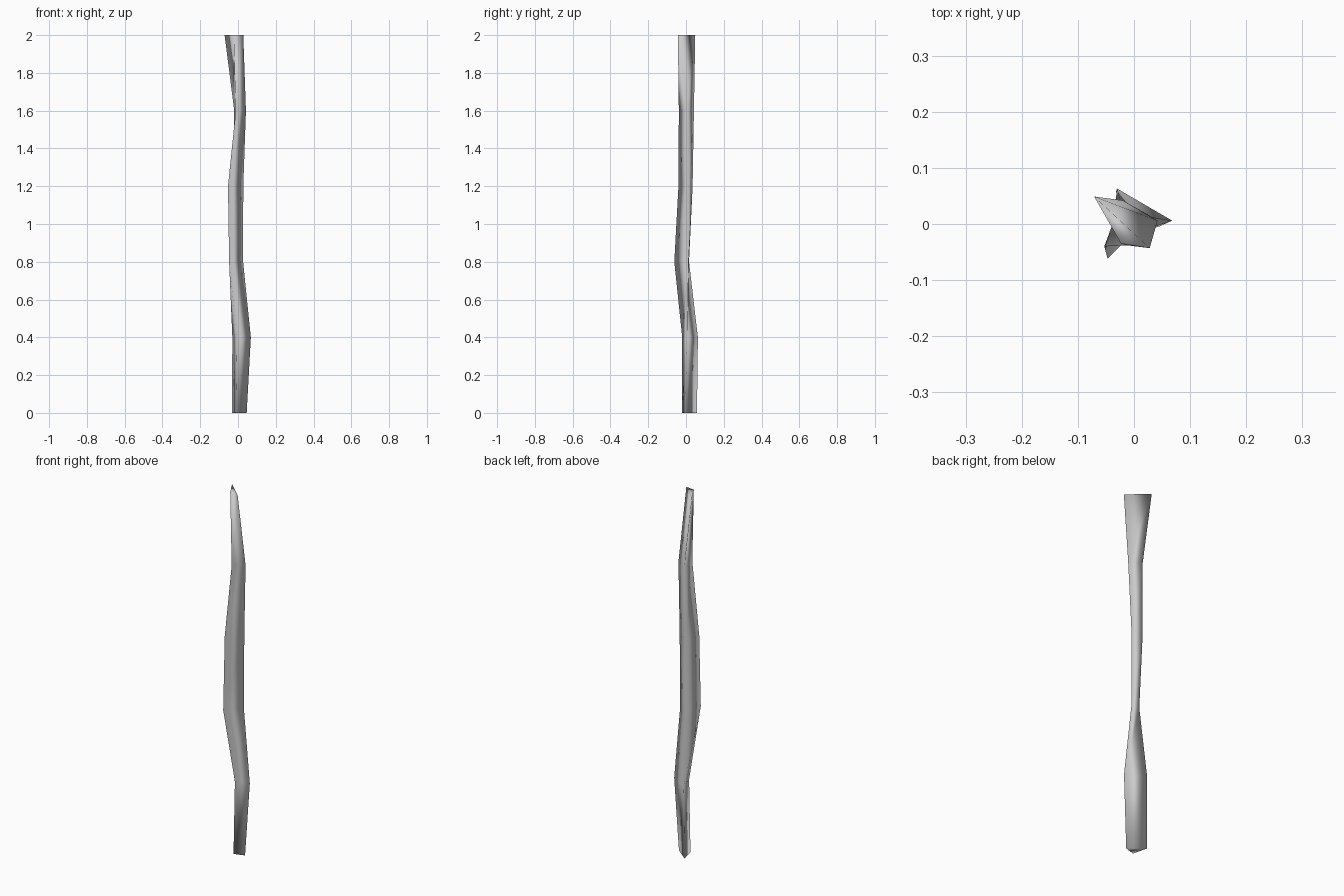
import bpy, bmesh

if "Cube" in bpy.data.objects:
    bpy.data.objects.remove(bpy.data.objects["Cube"])

# Triangular cross-sections of the crooked stick: height, then three corners
RINGS = [
    (0.0, (-0.032, 0.058), (-0.012, -0.022), (0.046, -0.004)),
    (0.4, (-0.030, 0.063), (-0.005, -0.020), (0.068, 0.006)),
    (0.8, (-0.020, 0.016), (-0.047, -0.062), (0.027, 0.013)),
    (1.2, (-0.025, 0.035), (-0.053, -0.040), (0.028, 0.015)),
    (1.6, (-0.020, 0.042), (-0.012, -0.038), (0.042, 0.006)),
    (2.0, (-0.071, 0.049), (-0.023, -0.035), (0.028, -0.043)),
]

# Loft the sections and close both ends
bm = bmesh.new()
loops = [[bm.verts.new((x, y, z)) for x, y in pts] for z, *pts in RINGS]
for low, high in zip(loops, loops[1:]):
    for i in range(3):
        j = (i + 1) % 3
        bm.faces.new((low[i], low[j], high[j], high[i]))
bm.faces.new(loops[0][::-1])
bm.faces.new(loops[-1])
bmesh.ops.recalc_face_normals(bm, faces=bm.faces[:])
for f in bm.faces:
    f.smooth = True

mesh = bpy.data.meshes.new("stick")
bm.to_mesh(mesh)
bm.free()
bpy.context.collection.objects.link(bpy.data.objects.new("stick", mesh))
